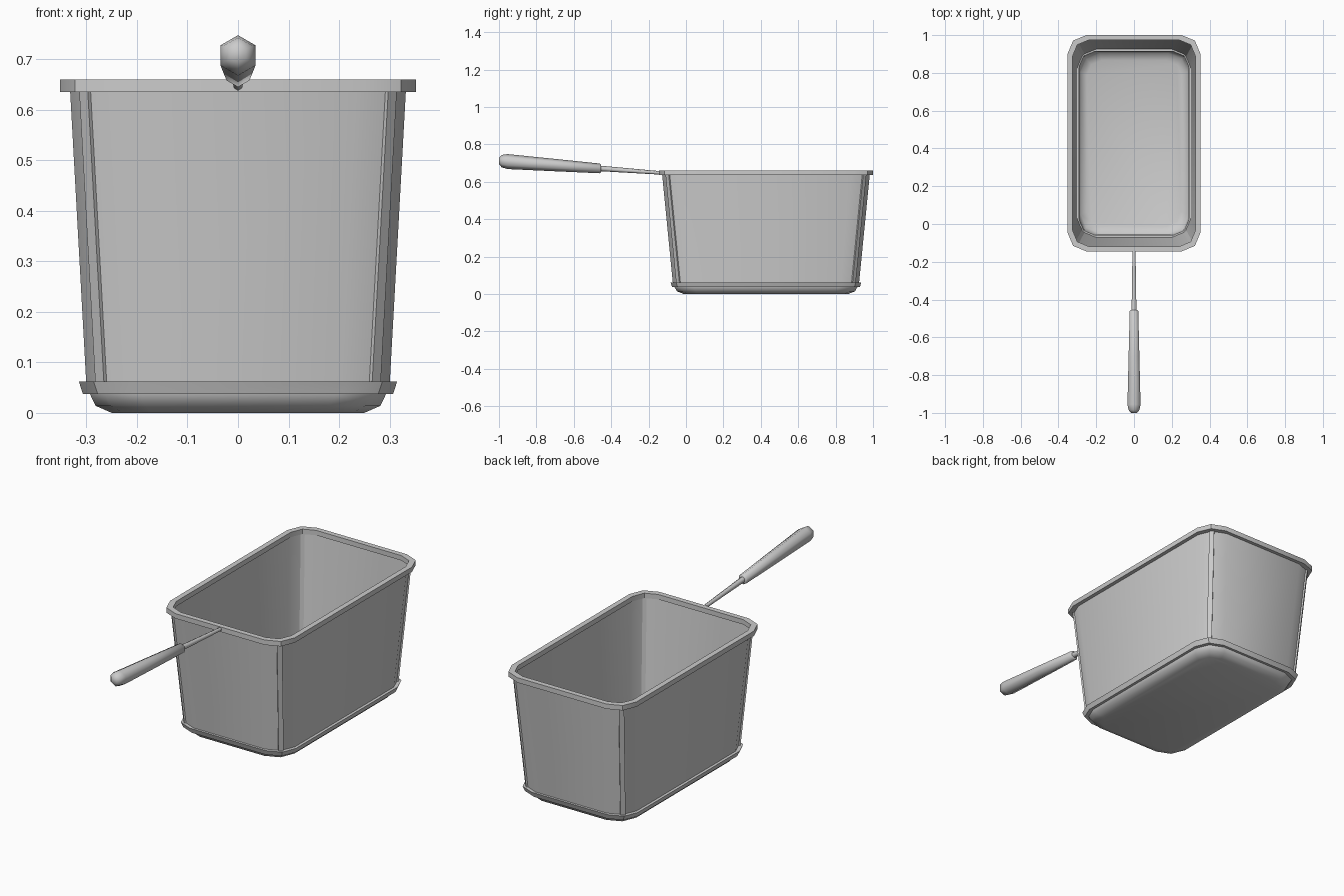
import bpy, bmesh
from math import sin, cos, pi, radians
from mathutils import Vector

if "Cube" in bpy.data.objects:
    bpy.data.objects.remove(bpy.data.objects["Cube"])

CY = 0.4275          # basket centre along y


def loft(name, rings, loop=True, tube=False, cap_start=False, cap_end=False, smooth=40):
    """Skin a list of equally long point rows."""
    bm = bmesh.new()
    rows = [[bm.verts.new(p) for p in r] for r in rings]
    n = len(rows[0])
    pairs = list(zip(rows, rows[1:])) + ([(rows[-1], rows[0])] if tube else [])
    for a, b in pairs:
        for i in range(n if loop else n - 1):
            j = (i + 1) % n
            bm.faces.new((a[i], a[j], b[j], b[i]))
    if cap_start:
        bm.faces.new(rows[0][::-1])
    if cap_end:
        bm.faces.new(rows[-1])
    bmesh.ops.recalc_face_normals(bm, faces=bm.faces)
    me = bpy.data.meshes.new(name)
    bm.to_mesh(me)
    bm.free()
    me.shade_smooth()
    me.set_sharp_from_angle(angle=radians(smooth))
    ob = bpy.data.objects.new(name, me)
    bpy.context.collection.objects.link(ob)
    return ob


def rounded(hx, hy, z, r=0.1, seg=2):
    """Rounded rectangle: seg + 1 points on each corner, counter-clockwise from +x."""
    pts = []
    for k, (sx, sy) in enumerate(((1, 1), (-1, 1), (-1, -1), (1, -1))):
        for i in range(seg + 1):
            a = (k + i / seg) * pi / 2
            pts.append(Vector((sx * (hx - r) + r * cos(a), CY + sy * (hy - r) + r * sin(a), z)))
    return pts


# top rim: flat band
loft("top_rim", [rounded(0.352, 0.5725, 0.635), rounded(0.352, 0.5725, 0.66),
                 rounded(0.325, 0.546, 0.66, 0.085), rounded(0.325, 0.546, 0.635, 0.085)], tube=True)

# bottom rim: slightly flared band
loft("bottom_rim", [rounded(0.307, 0.502, 0.037), rounded(0.315, 0.51, 0.062),
                    rounded(0.292, 0.487, 0.062, 0.085), rounded(0.287, 0.482, 0.037, 0.085)], tube=True)

# floor pan with soft bottom edge
loft("floor_pan", [rounded(0.294, 0.49, 0.06), rounded(0.293, 0.489, 0.037),
                   rounded(0.282, 0.476, 0.014), rounded(0.25, 0.44, 0.0, 0.08)],
     cap_end=True, smooth=70)

# tapered wall panels, each reaching the middle of its two corners
low, high = rounded(0.30, 0.497, 0.05), rounded(0.333, 0.556, 0.648)
for k, side in enumerate(("back", "left", "front", "right")):
    idx = [(3 * k + 1 + i) % 12 for i in range(4)]
    loft(side + "_wall", [[low[i] for i in idx], [high[i] for i in idx]], loop=False, smooth=60)

# corner strips over the panel joints
for k in range(4):
    a = (k + 0.5) * pi / 2
    out, along = Vector((cos(a), sin(a), 0)), Vector((-sin(a), cos(a), 0))
    rows = [[p + along * u * 0.012 + out * v * 0.004
             for u, v in ((-1, -1), (1, -1), (1, 1), (-1, 1))]
            for p in (low[3 * k + 1], high[3 * k + 1])]
    loft(f"corner_strip_{k + 1}", rows, cap_start=True, cap_end=True)


# handle: six-sided rod and grip along a rising axis
def hexagon(y, r):
    zc = 0.6475 + 0.074 * (-0.14 - y)
    return [Vector((r * sin(i * pi / 3), y, zc + r * cos(i * pi / 3))) for i in range(6)]


loft("handle_rod", [hexagon(y, r) for y, r in ((-0.125, 0.009), (-0.47, 0.015))],
     cap_start=True, cap_end=True, smooth=65)
grip = ((-0.455, 0.02), (-0.46, 0.026), (-0.70, 0.033), (-0.955, 0.04), (-0.985, 0.033), (-1.0, 0.018))
loft("handle_grip", [hexagon(y, r) for y, r in grip], cap_start=True, cap_end=True, smooth=65)
